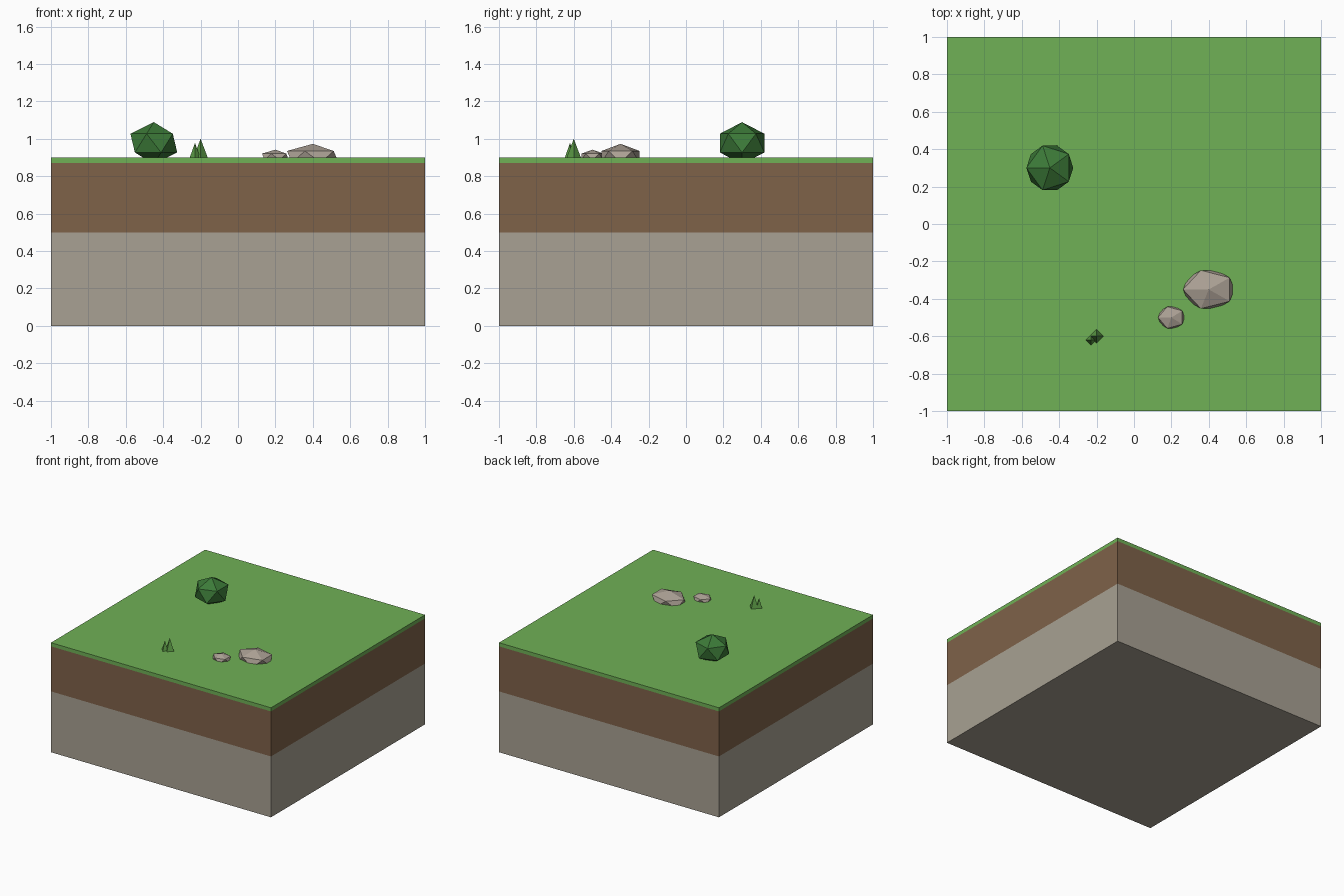
import bpy, bmesh, math
from mathutils import Matrix, Vector

if "Cube" in bpy.data.objects:
    bpy.data.objects.remove(bpy.data.objects["Cube"])


def material(name, rgb):
    # 0-255 display colour converted to linear
    lin = [(c / 255 / 12.92 if c < 11 else ((c / 255 + 0.055) / 1.055) ** 2.4) for c in rgb]
    m = bpy.data.materials.new(name)
    m.diffuse_color = (*lin, 1)
    m.use_nodes = True
    m.node_tree.nodes["Principled BSDF"].inputs["Base Color"].default_value = m.diffuse_color
    return m


GRASS = material("grass_green", (112, 177, 86))
SOIL = material("soil_brown", (127, 98, 73))
STONE = material("stone_grey", (168, 161, 147))
ROCK = material("rock_grey", (172, 161, 149))
BUSH = material("bush_green", (60, 122, 56))
BLADE = material("blade_green", (90, 152, 68))


def finish(name, bm, *mats):
    me = bpy.data.meshes.new(name)
    bm.to_mesh(me)
    bm.free()
    for m in mats:
        me.materials.append(m)
    ob = bpy.data.objects.new(name, me)
    bpy.context.collection.objects.link(ob)
    return ob


def slab(z0, z1):
    bm = bmesh.new()
    mat = Matrix.Translation((0, 0, (z0 + z1) / 2)) @ Matrix.Diagonal((2, 2, z1 - z0, 1))
    bmesh.ops.create_cube(bm, size=1, matrix=mat)
    return bm


# Ground block, split into a stone layer and a soil layer by height
bm = slab(0, 0.87)
bmesh.ops.bisect_plane(bm, geom=bm.verts[:] + bm.edges[:] + bm.faces[:],
                       plane_co=(0, 0, 0.5), plane_no=(0, 0, 1))
for f in bm.faces:
    f.material_index = 1 if f.calc_center_median().z > 0.5 else 0
finish("ground_block", bm, STONE, SOIL)

# Turf on top
finish("grass_layer", slab(0.87, 0.9), GRASS)


# Low-poly icosahedron lumps partly sunk into the turf
def lump(name, centre, radii, mat):
    bm = bmesh.new()
    m = (Matrix.Translation(centre) @ Matrix.Diagonal((*radii, 1))
         @ Matrix.Rotation(math.pi, 4, 'Z'))
    bmesh.ops.create_icosphere(bm, subdivisions=1, radius=1, matrix=m)
    finish(name, bm, mat)


lump("bush", (-0.45, 0.30, 0.977), (0.14, 0.14, 0.112), BUSH)
lump("large_rock", (0.40, -0.35, 0.904), (0.154, 0.12, 0.069), ROCK)
lump("small_rock", (0.20, -0.50, 0.904), (0.08, 0.068, 0.038), ROCK)

# Four-sided grass blades
for name, x, y, r, h in (("tall_grass_blade", -0.20, -0.60, 0.038, 0.10),
                         ("short_grass_blade", -0.23, -0.62, 0.028, 0.078)):
    bm = bmesh.new()
    bmesh.ops.create_cone(bm, cap_ends=True, segments=4, radius1=r, radius2=0, depth=h,
                          matrix=Matrix.Translation((x, y, 0.9 + h / 2)))
    bmesh.ops.remove_doubles(bm, verts=bm.verts[:], dist=1e-5)
    finish(name, bm, BLADE)
